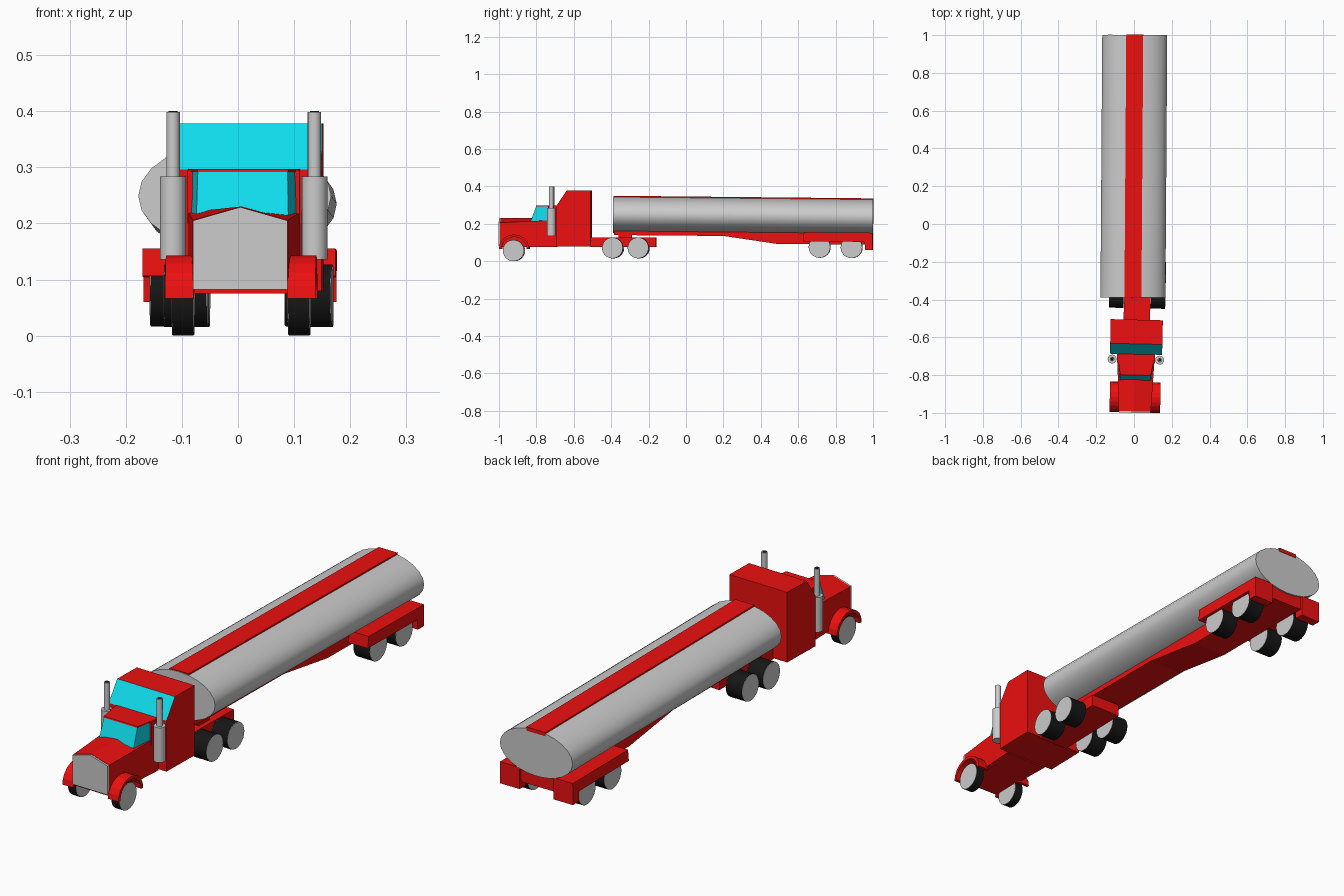
import bpy, bmesh, math
from mathutils import Matrix

if "Cube" in bpy.data.objects:
    bpy.data.objects.remove(bpy.data.objects["Cube"])


def colour(name, rgb):
    m = bpy.data.materials.new(name)
    m.diffuse_color = (*rgb, 1)
    m.use_nodes = True
    m.node_tree.nodes["Principled BSDF"].inputs["Base Color"].default_value = m.diffuse_color
    return m


RED = colour("red_paint", (0.85, 0.005, 0.005))
GLASS = colour("cyan_glass", (0.005, 0.72, 0.85))
BLACK = colour("black_rubber", (0.008, 0.008, 0.008))

# The tractor is turned a little; the trailer is turned and tips down at the back
TRACTOR = Matrix.Translation((0.026, 0, 0)) @ Matrix.Rotation(-0.022, 4, 'Z')
TRAILER = (Matrix.Translation((-0.003, 0, 0)) @ Matrix.Rotation(-0.007, 4, 'Z')
           @ Matrix.Rotation(-0.010, 4, 'X'))


def loft(name, ring_a, ring_b, frame, mat=None):
    """Solid between two matching closed rings of points."""
    bm = bmesh.new()
    a = [bm.verts.new(p) for p in ring_a]
    b = [bm.verts.new(p) for p in ring_b]
    n = len(a)
    bm.faces.new(a)
    bm.faces.new(b[::-1])
    for i in range(n):
        j = (i + 1) % n
        bm.faces.new((a[i], b[i], b[j], a[j]))
    bmesh.ops.recalc_face_normals(bm, faces=bm.faces)
    me = bpy.data.meshes.new(name)
    bm.to_mesh(me)
    bm.free()
    if mat:
        me.materials.append(mat)
    ob = bpy.data.objects.new(name, me)
    bpy.context.collection.objects.link(ob)
    ob.matrix_world = frame
    return ob


def prism(name, profile, x0, x1, frame, mat=None):
    """Side profile of (y, z) points extruded across x."""
    return loft(name, [(x0, y, z) for y, z in profile],
                [(x1, y, z) for y, z in profile], frame, mat)


def box(name, x, y, z, frame, mat=None):
    return prism(name, [(y[0], z[0]), (y[1], z[0]), (y[1], z[1]), (y[0], z[1])],
                 x[0], x[1], frame, mat)


def smooth(ob):
    bpy.ops.object.select_all(action='DESELECT')
    ob.select_set(True)
    bpy.context.view_layer.objects.active = ob
    bpy.ops.object.shade_smooth_by_angle(angle=math.radians(35))


def disc(cy, cz, ry, rz, n=24):
    return [(cy + ry * math.cos(2 * math.pi * i / n),
             cz + rz * math.sin(2 * math.pi * i / n)) for i in range(n)]


def wheel(name, side, x0, x1, y, z, r, frame):
    """Black tread with grey flat faces on both ends."""
    smooth(prism(name + "_tire", disc(y, z, r, r), side * x0, side * x1, frame, BLACK))
    smooth(prism(name + "_rim", disc(y, z, r * .985, r * .985),
                 side * (x0 - .001), side * (x1 + .001), frame))


def hood_ring(y, half, shoulder, peak):
    return [(-half, y, .075), (half, y, .075), (half, y, shoulder),
            (0, y, peak), (-half, y, shoulder)]


# Hood and grille
loft("hood", hood_ring(-.992, .085, .206, .23), hood_ring(-.69, .100, .220, .23), TRACTOR, RED)
loft("grille", [(x * .99, y, max(z, .082)) for x, y, z in hood_ring(-1.0, .085, .205, .229)],
     [(x * .99, y, max(z, .082)) for x, y, z in hood_ring(-.99, .085, .205, .229)], TRACTOR)

# Lower windshield block with its red roof and rear pillars
loft("windshield", [(-.082, -.83, .21), (.082, -.83, .21), (.099, -.69, .21), (-.099, -.69, .21)],
     [(-.080, -.80, .293), (.080, -.80, .293), (.098, -.69, .293), (-.098, -.69, .293)],
     TRACTOR, GLASS)
loft("front_roof", [(-.081, -.802, .292), (.081, -.802, .292), (.1, -.69, .292), (-.1, -.69, .292)],
     [(-.081, -.800, .297), (.081, -.800, .297), (.1, -.69, .297), (-.1, -.69, .297)],
     TRACTOR, RED)
box("door_pillar", (-.1, .1), (-.735, -.69), (.2, .295), TRACTOR, RED)

# Sleeper cab, with its sloped face in glass
cab = prism("sleeper_cab", [(-.69, .08), (-.69, .296), (-.635, .378), (-.507, .378), (-.507, .08)],
            -.138, .138, TRACTOR, RED)
cab.data.materials.append(GLASS)
for f in cab.data.polygons:
    if f.normal.y < -.3 and f.normal.z > .3:
        f.material_index = 1

# Tractor frame and coupling
box("tractor_frame", (-.07, .07), (-.51, -.158), (.075, .126), TRACTOR, RED)
box("coupling_plate", (-.05, .05), (-.36, -.29), (.125, .150), TRACTOR, RED)

# Fender arch profile: outer arc out, inner arc back
arc = [math.pi * i / 10 for i in range(11)]
arch = ([(-.917 + .081 * math.cos(t), .066 + .077 * math.sin(t)) for t in arc]
        + [(-.917 + .068 * math.cos(t), .066 + .064 * math.sin(t)) for t in arc[::-1]])

for side, label in ((-1, "left"), (1, "right")):
    # Tractor wheels and front fender
    prism(label + "_front_fender", arch, side * .083, side * .134, TRACTOR, RED)
    wheel(label + "_steer_wheel", side, .085, .122, -.92, .057, .057, TRACTOR)
    for i, y in enumerate((-.39, -.253)):
        wheel(f"{label}_drive_wheel_{i + 1}", side, .072, .148, y, .071, .056, TRACTOR)

    # Exhaust: wide muffler, thin pipe with a dark open end
    for part, r, z0, z1, mat in (("muffler", .0235, .136, .284, None),
                                 ("exhaust_pipe", .012, .28, .399, None),
                                 ("pipe_opening", .008, .39, .400, BLACK)):
        ring = disc(side * .126, -.718, r, r, 16)
        smooth(loft(f"{label}_{part}", [(x, y, z0) for x, y in ring],
                    [(x, y, z1) for x, y in ring], TRACTOR, mat))

    # Trailer fender with hanging rear flap, and trailer wheels
    prism(label + "_trailer_fender", [(.625, .113), (.63, .162), (.998, .162), (.998, .07),
                                      (.958, .07), (.955, .113)],
          side * .08, side * .172, TRAILER, RED)
    for i, y in enumerate((.714, .885)):
        wheel(f"{label}_trailer_wheel_{i + 1}", side, .082, .158, y, .083, .058, TRAILER)

# Oval tank
oval = disc(0, .245, .172, .098, 24)
smooth(loft("tank", [(x, -.392, z) for x, z in oval], [(x, .998, z) for x, z in oval], TRAILER))

# Walkway along the top of the tank
box("top_walkway", (-.045, .045), (-.39, 1.0), (.33, .346), TRAILER, RED)

# Trailer frame, deeper towards the rear
prism("trailer_frame", [(-.385, .16), (-.385, .136), (.2, .137), (.49, .097), (.99, .099), (.99, .165)],
      -.078, .078, TRAILER, RED)
